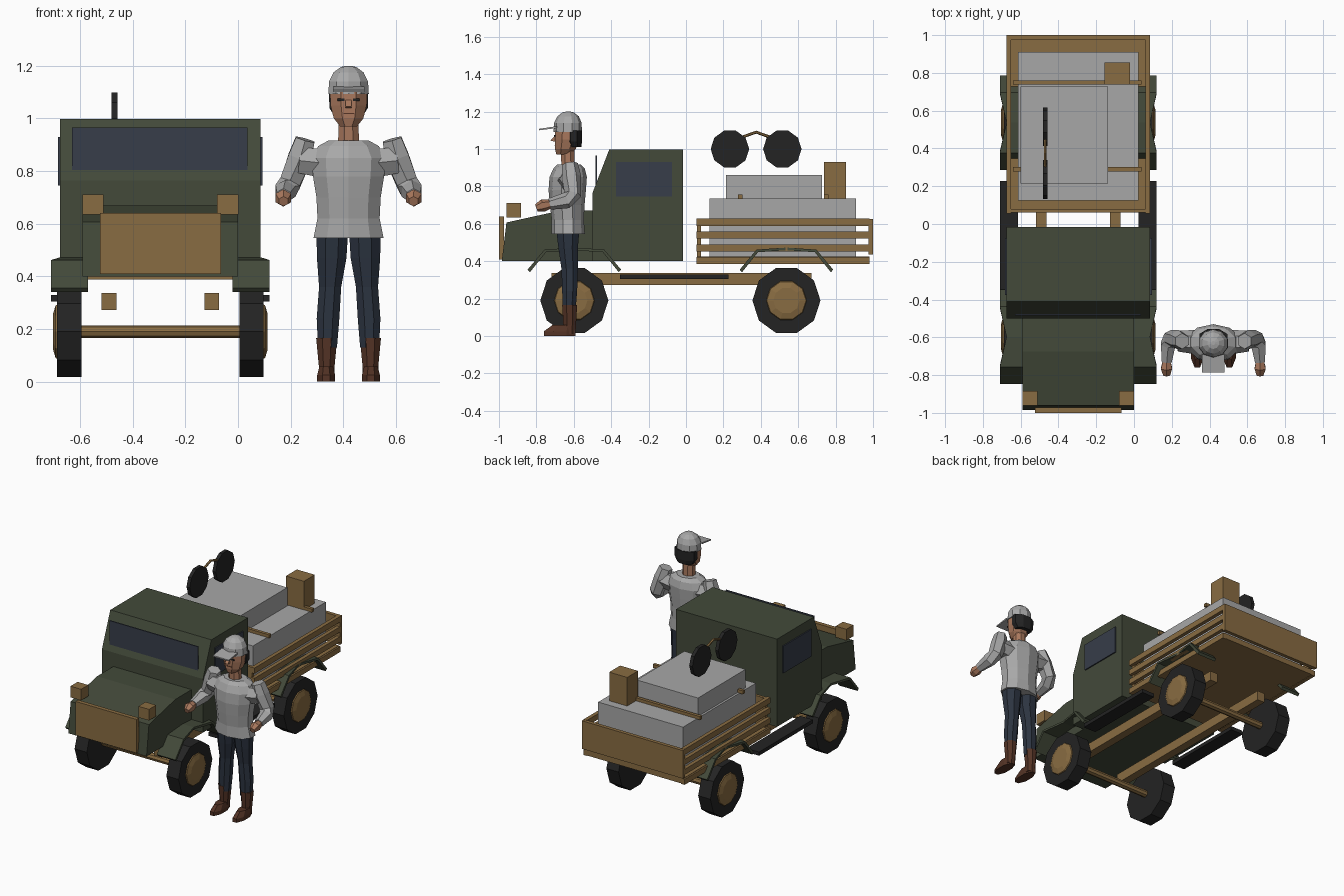
import bpy, bmesh, math
from mathutils import Vector

if "Cube" in bpy.data.objects:
    bpy.data.objects.remove(bpy.data.objects["Cube"])


def colour(name, r, g, b):
    m = bpy.data.materials.new(name)
    m.diffuse_color = (r, g, b, 1)
    m.use_nodes = True
    m.node_tree.nodes["Principled BSDF"].inputs["Base Color"].default_value = m.diffuse_color
    return m


GREEN = colour("army green", .056, .068, .042)
TAN = colour("tan", .25, .15, .054)
GREY = colour("light grey", .39, .39, .39)
BLACK = colour("rubber black", .017, .017, .017)
GLASS = colour("window blue", .038, .047, .068)
SKIN = colour("skin", .40, .19, .11)
DENIM = colour("denim", .025, .034, .052)
LEATHER = colour("boot leather", .09, .034, .019)

CX = -.295   # truck centre line
PX = .42     # figure centre line


def mesh(name, verts, faces, mat):
    bm = bmesh.new()
    vs = [bm.verts.new(v) for v in verts]
    for f in faces:
        bm.faces.new([vs[i] for i in f])
    bmesh.ops.recalc_face_normals(bm, faces=bm.faces)
    me = bpy.data.meshes.new(name)
    bm.to_mesh(me)
    bm.free()
    me.materials.append(mat)
    ob = bpy.data.objects.new(name, me)
    bpy.context.collection.objects.link(ob)
    return ob


def skin_rings(name, rings, mat):
    """Bridge equal closed rings and cap both ends."""
    n = len(rings[0])
    faces = [list(range(n)), [(len(rings) - 1) * n + i for i in range(n)]]
    for r in range(len(rings) - 1):
        for i in range(n):
            j = (i + 1) % n
            faces.append((r * n + i, r * n + j, r * n + n + j, r * n + n + i))
    return mesh(name, [p for ring in rings for p in ring], faces, mat)


def box(name, x0, x1, y0, y1, z0, z1, mat):
    return prism(name, [(y0, z0), (y1, z0), (y1, z1), (y0, z1)], x0, x1, mat)


def prism(name, profile, x0, x1, mat):
    """Side profile (y, z) pushed across x."""
    return skin_rings(name, [[(x, y, z) for y, z in profile] for x in (x0, x1)], mat)


def disc(name, y, z, steps, mat, n=10):
    """Turned shape on an x axis; steps are (x, radius)."""
    ang = [2 * math.pi * i / n for i in range(n)]
    return skin_rings(name, [[(x, y + r * math.cos(a), z + r * math.sin(a)) for a in ang]
                             for x, r in steps], mat)


def loft(name, rings, mat, n=8):
    """Upright body from ellipses (x, y, z, rx, ry) with flat fronts."""
    k = 1 / math.cos(math.pi / n)
    ang = [2 * math.pi * (i + .5) / n for i in range(n)]
    return skin_rings(name, [[(x + k * rx * math.cos(a), y + k * ry * math.sin(a), z) for a in ang]
                             for x, y, z, rx, ry in rings], mat)


def tube(name, pts, radii, mat, n=6):
    """Tapered limb or bar along a path."""
    pts = [Vector(p) for p in pts]
    rings = []
    for i, p in enumerate(pts):
        d = (pts[min(i + 1, len(pts) - 1)] - pts[max(i - 1, 0)]).normalized()
        u = d.cross(Vector((1, 0, 0)) if abs(d.x) < .8 else Vector((0, 0, 1))).normalized()
        v = d.cross(u)
        ang = [2 * math.pi * k / n for k in range(n)]
        rings.append([p + radii[i] * (math.cos(a) * u + math.sin(a) * v) for a in ang])
    return skin_rings(name, rings, mat)


# --- cab, bonnet and glass ---
prism("cab", [(-.5, .4), (-.015, .4), (-.015, .998), (-.41, .998), (-.5, .765)], -.676, .086, GREEN)
prism("bonnet", [(-.985, .4), (-.5, .4), (-.5, .67), (-.675, .67), (-.96, .607)], -.59, 0, GREEN)
box("windscreen", -.63, .037, -.485, -.477, .77, .966, GLASS)
box("radiator_panel", -.525, -.065, -1.0, -.972, .41, .64, TAN)

# --- chassis ---
for y in (-.597, .537):
    tube("axle", [(-.62, y, .19), (.03, y, .19)], [.024, .024], TAN, 8)

for s, side in ((-1, "left"), (1, "right")):
    def X(d):
        return CX + s * d
    box("side_window_" + side, X(.38), X(.389), -.375, -.075, .745, .93, GLASS)
    box("headlight_" + side, X(.216), X(.296), -.96, -.883, .635, .711, TAN)
    box("frame_rail_" + side, X(.167), X(.223), -.72, .67, .272, .337, TAN)
    box("running_board_" + side, X(.32), X(.415), -.352, .227, .305, .33, BLACK)
    for y, end in ((-.597, "front"), (.537, "rear")):
        disc(f"tyre_{end}_{side}", y, .19, [(X(.3), .182), (X(.392), .182)], BLACK)
        disc(f"hub_{end}_{side}", y, .19, [(X(.385), .112), (X(.398), .105), (X(.408), .07)], TAN)
        # bent sheet mudguard, wider at its ends
        rings = []
        for dy, z, w in ((-.25, .355, .415), (-.16, .462, .415), (0, .473, .38),
                         (.16, .462, .415), (.25, .355, .415)):
            rings.append([(X(.275), y + dy, z), (X(w), y + dy, z),
                          (X(w), y + dy * .95, z - .014), (X(.275), y + dy * .95, z - .014)])
        skin_rings(f"mudguard_{end}_{side}", rings, GREEN)
    # slatted bed side
    for z0, z1 in ((.385, .422), (.453, .49), (.521, .558), (.589, .628)):
        box("bed_slat_" + side, X(.355), X(.381), .055, .98, z0, z1, TAN)

# --- cargo bed and load ---
box("bed_floor", CX - .37, CX + .37, .06, .98, .388, .425, TAN)
box("tailgate", CX - .381, CX + .381, .975, 1.0, .435, .626, TAN)
box("bed_headboard", CX - .36, CX + .36, .06, .08, .42, .625, TAN)
box("lower_crate", -.615, .025, .125, .91, .42, .735, GREY)
box("upper_crate", -.6, -.138, .215, .728, .73, .86, GREY)
box("tan_case", -.155, -.02, .738, .855, .735, .93, TAN)
for y in (.29, .75):
    box("load_strap", -.64, .04, y - .011, y + .011, .733, .756, TAN)
for y in (.235, .515):
    disc("spare_disc", y, 1.0, [(-.481, .103), (-.457, .103)], BLACK)
tube("disc_linkage", [(-.469, .29, 1.06), (-.469, .375, 1.09), (-.469, .46, 1.06)], [.008] * 3, TAN)

# --- figure: body ---
loft("shirt", [(PX, -.63, .545, .133, .085), (PX, -.632, .62, .118, .082), (PX, -.635, .70, .122, .088),
               (PX, -.635, .78, .135, .095), (PX, -.63, .85, .14, .095), (PX, -.625, .895, .115, .08),
               (PX, -.625, .917, .075, .06)], GREY, 10)
loft("neck", [(PX, -.63, .90, .04, .036), (PX, -.633, 1.0, .037, .036)], SKIN)

for s, side in ((-1, "left"), (1, "right")):
    def P(d):
        return PX + s * d
    loft("trouser_leg_" + side, [(P(.08), -.625, .13, .036, .034), (P(.078), -.622, .24, .043, .04),
                                 (P(.07), -.622, .36, .042, .044), (P(.064), -.63, .47, .056, .052),
                                 (P(.062), -.632, .57, .06, .062)], DENIM)
    loft("boot_shaft_" + side, [(P(.083), -.625, .01, .03, .034), (P(.083), -.622, .06, .03, .034),
                                (P(.083), -.622, .165, .04, .04)], LEATHER)
    loft("boot_foot_" + side, [(P(.085), -.675, 0, .034, .085), (P(.085), -.675, .025, .034, .085),
                               (P(.085), -.655, .058, .026, .06)], LEATHER)
    # shoulder bridge, upper arm and forearm, then hand
    tube("shoulder_" + side, [(P(.09), -.625, .83), (P(.185), -.62, .84)], [.065, .055], GREY)
    tube("sleeve_" + side, [(P(.165), -.62, .92), (P(.185), -.612, .85), (P(.222), -.605, .755),
                            (P(.24), -.64, .725), (P(.247), -.73, .705)],
         [.042, .052, .046, .044, .03], GREY)
    tube("hand_" + side, [(P(.247), -.725, .705), (P(.248), -.765, .698), (P(.247), -.80, .685)],
         [.024, .034, .02], SKIN)
    box("eye_" + side, P(.016), P(.042), -.705, -.698, 1.066, 1.075, BLACK)

# --- figure: head ---
loft("head", [(PX, -.655, .97, .032, .038), (PX, -.645, 1.0, .056, .055), (PX, -.635, 1.05, .069, .066),
              (PX, -.633, 1.10, .07, .068)], SKIN)
loft("hair", [(PX, -.595, 1.01, .055, .035), (PX, -.6, 1.04, .073, .044), (PX, -.6, 1.1, .074, .044)], BLACK)
prism("nose", [(-.695, 1.075), (-.727, 1.045), (-.69, 1.037)], PX - .012, PX + .012, SKIN)
box("mouth", PX - .02, PX + .02, -.703, -.695, 1.016, 1.02, LEATHER)
loft("cap", [(PX, -.632, 1.092, .077, .072), (PX, -.632, 1.14, .074, .07), (PX, -.63, 1.175, .057, .054),
             (PX, -.63, 1.195, .03, .03), (PX, -.63, 1.2, .01, .01)], GREY, 10)
prism("cap_brim", [(-.785, 1.1), (-.69, 1.112), (-.69, 1.122), (-.785, 1.108)], PX - .06, PX + .06, GREY)
